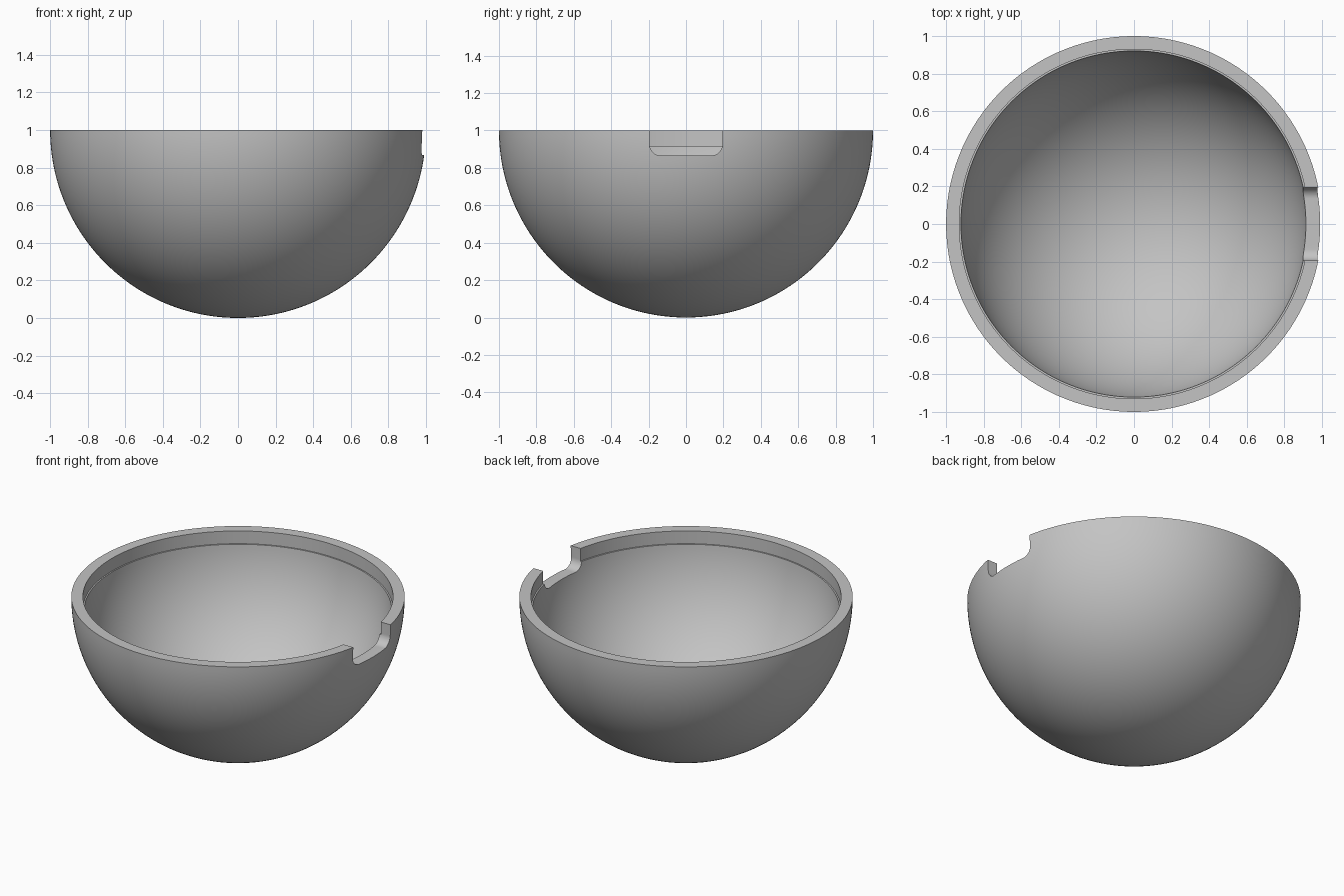
import bpy, bmesh
from math import sin, cos, pi, sqrt

cube = bpy.data.objects.get("Cube")
if cube:
    bpy.data.objects.remove(cube)

OUTER, INNER, RIM = 1.0, 0.925, 0.93   # radii of outside, inside and rim wall
LEDGE_Z = 0.916
NOTCH_HALF, NOTCH_Z, NOTCH_R = 0.195, 0.866, 0.06
SEGMENTS, RINGS = 192, 48

grey = bpy.data.materials.new("plain grey")
grey.use_nodes = True
colour = (0.55, 0.55, 0.55, 1)
grey.diffuse_color = colour
grey.node_tree.nodes["Principled BSDF"].inputs["Base Color"].default_value = colour


def make_object(name, bm):
    bmesh.ops.recalc_face_normals(bm, faces=bm.faces)
    mesh = bpy.data.meshes.new(name)
    bm.to_mesh(mesh)
    bm.free()
    mesh.materials.append(grey)
    obj = bpy.data.objects.new(name, mesh)
    bpy.context.collection.objects.link(obj)
    return obj


# Bowl profile: outer quarter arc, flat rim, short wall, ledge, inner arc
profile = [(OUTER * sin(a), 1 - OUTER * cos(a))
           for a in (pi / 2 * i / RINGS for i in range(RINGS + 1))]
profile += [(RIM, 1), (RIM, LEDGE_Z)]
ledge_r = sqrt(INNER ** 2 - (1 - LEDGE_Z) ** 2)
start = pi / 2 - (1 - LEDGE_Z) / INNER
profile.append((ledge_r, LEDGE_Z))
profile += [(INNER * sin(a), 1 - INNER * cos(a))
            for a in (start * (1 - i / RINGS) for i in range(1, RINGS + 1))]

bm = bmesh.new()
verts = [bm.verts.new((r, 0, z)) for r, z in profile]
edges = [bm.edges.new(pair) for pair in zip(verts, verts[1:])]
bmesh.ops.spin(bm, geom=verts + edges, cent=(0, 0, 0), axis=(0, 0, 1),
               angle=2 * pi, steps=SEGMENTS, use_duplicate=False)
bmesh.ops.remove_doubles(bm, verts=bm.verts, dist=0.0001)
bowl = make_object("bowl", bm)

# Notch cutter: slot with rounded lower corners, pushed through the +x wall
corner = [pi / 2 * i / 10 for i in range(11)]
side = [(NOTCH_HALF - NOTCH_R + NOTCH_R * sin(a),
         NOTCH_Z + NOTCH_R - NOTCH_R * cos(a)) for a in corner]
side.append((NOTCH_HALF, 1.2))
outline = side + [(-y, z) for y, z in reversed(side)]
bm = bmesh.new()
face = bm.faces.new([bm.verts.new((0.6, y, z)) for y, z in outline])
extruded = bmesh.ops.extrude_face_region(bm, geom=[face])["geom"]
bmesh.ops.translate(bm, vec=(0.6, 0, 0),
                    verts=[v for v in extruded if isinstance(v, bmesh.types.BMVert)])
cutter = make_object("notch_cutter", bm)
cutter.hide_render = True

cut = bowl.modifiers.new("notch", 'BOOLEAN')
cut.operation = 'DIFFERENCE'
cut.solver = 'EXACT'
cut.object = cutter

# Apply the cut, then shade smooth while keeping the rim and ledge crisp
bpy.ops.object.select_all(action='DESELECT')
bowl.select_set(True)
bpy.context.view_layer.objects.active = bowl
bpy.ops.object.modifier_apply(modifier=cut.name)
bpy.data.objects.remove(cutter)
bpy.ops.object.shade_smooth_by_angle(angle=pi / 6)
